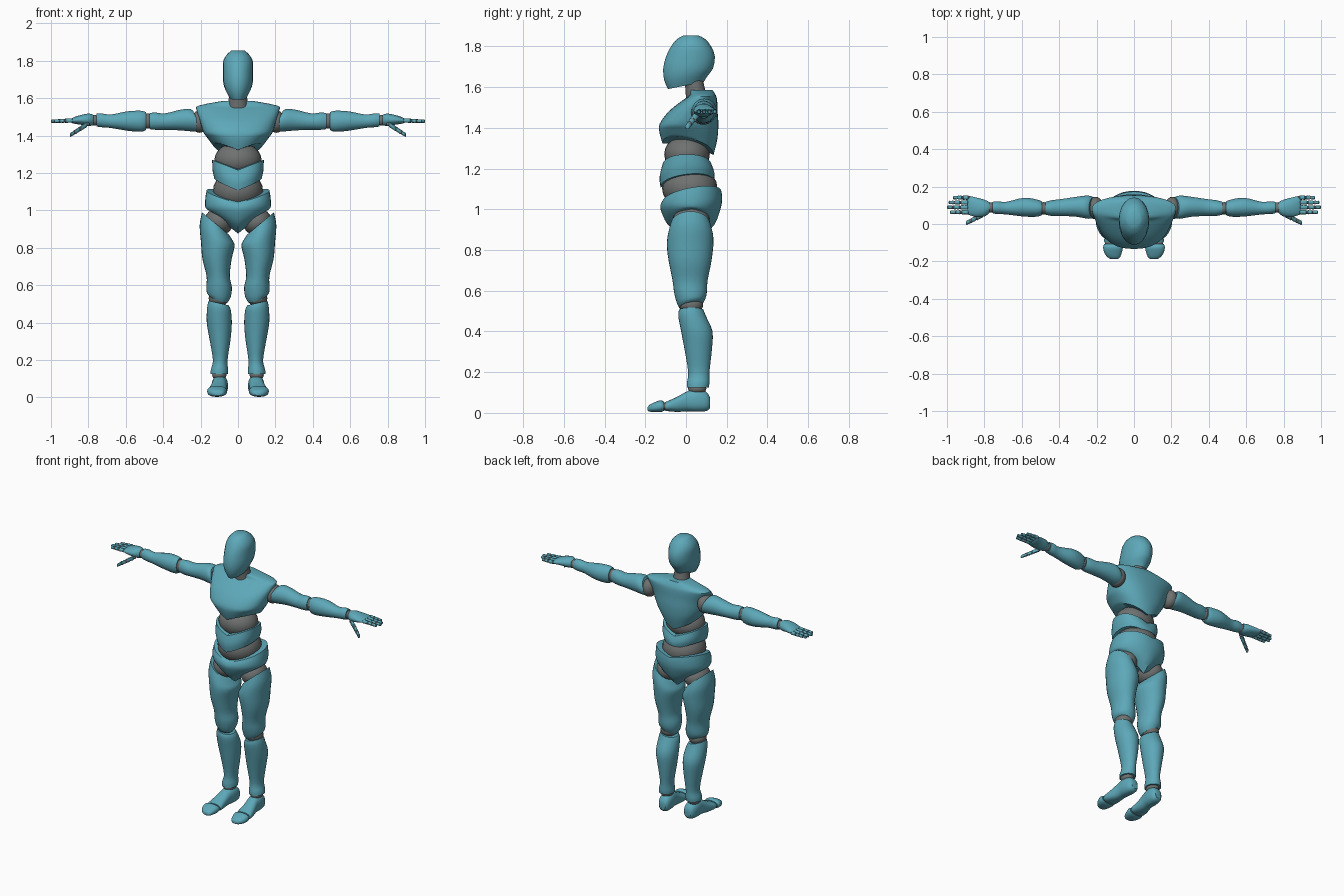
import bpy, bmesh, math
from mathutils import Vector, Matrix


def material(name, rgb):
    m = bpy.data.materials.new(name)
    m.diffuse_color = (*rgb, 1)
    return m


SHELL = material("teal_shell", (0.11, 0.39, 0.48))
JOINT = material("grey_joint", (0.16, 0.165, 0.165))


def finish(bm, name, mat, mirror):
    bmesh.ops.recalc_face_normals(bm, faces=bm.faces)
    me = bpy.data.meshes.new(name)
    bm.to_mesh(me)
    bm.free()
    me.materials.append(mat)
    ob = bpy.data.objects.new(name, me)
    bpy.context.collection.objects.link(ob)
    if mirror:
        ob.modifiers.new("mirror", 'MIRROR')
    bpy.ops.object.select_all(action='DESELECT')
    ob.select_set(True)
    bpy.context.view_layer.objects.active = ob
    bpy.ops.object.shade_smooth_by_angle(angle=math.radians(40))


def smooth_rows(rows, steps):
    """Catmull-Rom interpolation between cross-sections."""
    rows = [tuple(r) + (0,) * (8 - len(r)) for r in rows]
    out = []
    for i in range(len(rows) - 1):
        p0, p1, p2 = rows[max(i - 1, 0)], rows[i], rows[i + 1]
        p3 = rows[min(i + 2, len(rows) - 1)]
        for k in range(steps):
            t = k / steps
            out.append([0.5 * (2 * b + (c - a) * t + (2 * a - 5 * b + 4 * c - d) * t * t
                               + (3 * b - a - 3 * c + d) * t ** 3)
                        for a, b, c, d in zip(p0, p1, p2, p3)])
    return out + [list(rows[-1])]


PLACE = {'z': lambda a, b, s: (a, b, s),
         'x': lambda a, b, s: (s, a, b),
         'y': lambda a, b, s: (a, -s, b)}


def loft(name, axis, rows, mirror=True, mat=SHELL, n=28, steps=3, power=2.0):
    """Rows: position, centre a, centre b, radius a, radius b, tilt a, tilt b, side arch."""
    bm = bmesh.new()
    put = PLACE[axis]
    rings = []
    data = smooth_rows(rows, steps)
    for s, ca, cb, ra, rb, ta, tb, arch in data:
        ring = []
        for i in range(n):
            t = 2 * math.pi * i / n
            c, d = math.cos(t), math.sin(t)
            a = math.copysign(abs(c) ** (2 / power), c)
            b = math.copysign(abs(d) ** (2 / power), d)
            ring.append(bm.verts.new(put(ca + ra * a, cb + rb * b,
                                         s + ta * a + tb * b + arch * abs(a))))
        rings.append(ring)
    for r, q in zip(rings, rings[1:]):
        for i in range(n):
            j = (i + 1) % n
            bm.faces.new((r[i], r[j], q[j], q[i]))
    for ring, row in ((rings[0], data[0]), (rings[-1], data[-1])):
        mid = bm.verts.new(put(row[1], row[2], row[0] + row[7] * 0.5))
        for i in range(n):
            bm.faces.new((ring[i], ring[(i + 1) % n], mid))
    finish(bm, name, mat, mirror)


def ball(name, centre, radii, mirror=True, seg=24):
    bm = bmesh.new()
    bmesh.ops.create_uvsphere(bm, u_segments=seg, v_segments=seg // 2, radius=1,
                              matrix=Matrix.Translation(centre) @ Matrix.Diagonal((*radii, 1)))
    finish(bm, name, JOINT, mirror)


def digit(name, start, end, r, cuts=(0, 0.42, 0.72, 1)):
    """Finger made of tapered segments with small joints between."""
    p, q = Vector(start), Vector(end)
    for k, (t0, t1) in enumerate(zip(cuts, cuts[1:])):
        rows = []
        for f, w in ((0.03, .65), (.15, 1), (.5, .88), (.85, .95), (.97, .6)):
            c = p.lerp(q, t0 + (t1 - t0) * f)
            g = r * w * (1 - 0.1 * k)
            rows.append((c.x, c.y, c.z, g, g))
        loft(f"{name}_segment_{k + 1}", 'x', rows, n=10, steps=1)
        ball(f"{name}_joint_{k + 1}", p.lerp(q, t0), (r * .75,) * 3, seg=10)


# Head and neck
loft("head", 'z', [(1.608, 0, .0, .048, .088, 0, .018), (1.645, 0, .0, .068, .107, 0, .012),
                   (1.69, 0, .01, .08, .122), (1.75, 0, .022, .081, .12),
                   (1.80, 0, .025, .079, .098), (1.835, 0, .025, .058, .07),
                   (1.854, 0, .025, .036, .035)], mirror=False, n=20, steps=2)
loft("neck", 'z', [(1.54, 0, .055, .058, .055), (1.59, 0, .045, .05, .048),
                   (1.66, 0, .035, .046, .045)], mirror=False, mat=JOINT)

# Torso shells
loft("chest", 'z', [(1.295, 0, .01, .132, .125, 0, -.028, .055),
                    (1.36, 0, .012, .165, .142, 0, -.015, .03),
                    (1.42, 0, .015, .186, .144), (1.48, 0, .035, .204, .12),
                    (1.535, 0, .068, .221, .085), (1.56, 0, .082, .212, .064),
                    (1.585, 0, .075, .085, .055)], mirror=False, n=40, power=2.3)
loft("abdomen", 'z', [(1.122, 0, .005, .127, .13, 0, .015, .05),
                      (1.165, 0, .005, .136, .135, 0, .008, .05),
                      (1.215, 0, .005, .138, .12, 0, 0, .055)], mirror=False, n=36, power=2.2)
loft("pelvis", 'z', [(.876, 0, .03, .160, .06, 0, 0, .13), (.925, 0, .025, .171, .115, 0, 0, .085),
                     (1.0, 0, .025, .176, .147, 0, .01, .03),
                     (1.04, 0, .026, .174, .151, 0, .02, .03),
                     (1.065, 0, .03, .168, .143, 0, .025, .042)], mirror=False, n=40, power=2.1)
ball("chest_joint", (0, .005, 1.27), (.126, .112, .095), False)
ball("waist_joint", (0, .018, 1.105), (.134, .136, .11), False)

# Legs
ball("hip_joint", (.102, .025, .94), (.078, .092, .075))
loft("thigh", 'z', [(.93, .12, .022, .072, .095, .06), (.88, .117, .022, .088, .11, .04),
                    (.82, .108, .02, .09, .114, .01), (.74, .112, .02, .078, .104),
                    (.65, .106, .02, .062, .086), (.59, .101, .022, .068, .08),
                    (.55, .102, .025, .064, .07, .01, .01, 0),
                    (.527, .104, .025, .05, .058, .018, .01, 0)])
ball("knee_joint", (.104, .026, .53), (.053, .058, .045))
loft("shin", 'z', [(.505, .104, .026, .053, .06, .012), (.475, .102, .03, .063, .068, .006),
                   (.40, .1, .053, .067, .077), (.31, .096, .06, .056, .067),
                   (.2, .095, .063, .039, .052), (.15, .099, .06, .046, .055),
                   (.125, .1, .058, .047, .054)])
ball("ankle_joint", (.1, .055, .12), (.038, .045, .03))

# Feet
loft("foot", 'y', [(-.118, .093, .05, .022, .026), (-.1, .094, .056, .037, .047),
                   (-.055, .097, .062, .043, .056), (-.01, .1, .058, .04, .05),
                   (.04, .106, .043, .045, .038), (.085, .109, .034, .051, .026),
                   (.1, .109, .032, .048, .022)], power=2.4)
ball("toe_joint", (.11, -.1, .031), (.046, .022, .02))
loft("toe_cap", 'y', [(.108, .11, .032, .049, .022), (.125, .112, .033, .053, .029),
                      (.155, .112, .028, .046, .024), (.178, .108, .023, .033, .017),
                      (.188, .105, .02, .017, .009)], power=2.4)

# Arms
ball("shoulder_joint", (.205, .085, 1.475), (.045, .06, .06))
loft("upper_arm", 'x', [(.217, .087, 1.48, .055, .055, 0, .024), (.245, .09, 1.482, .062, .061, 0, .02),
                        (.31, .092, 1.483, .053, .055), (.39, .088, 1.475, .045, .044),
                        (.44, .085, 1.477, .042, .046), (.474, .084, 1.478, .034, .043)])
ball("elbow_joint", (.484, .084, 1.478), (.028, .033, .041))
loft("forearm", 'x', [(.492, .084, 1.478, .036, .048), (.52, .085, 1.477, .046, .056),
                      (.59, .09, 1.478, .05, .052), (.68, .085, 1.477, .034, .036),
                      (.73, .087, 1.482, .034, .037), (.757, .088, 1.483, .03, .034)])
ball("wrist_joint", (.767, .088, 1.482), (.025, .028, .028))

# Hands
loft("palm", 'x', [(.773, .088, 1.483, .029, .028), (.80, .085, 1.485, .045, .033),
                   (.845, .09, 1.484, .052, .025), (.878, .098, 1.481, .051, .017),
                   (.89, .1, 1.48, .047, .011)])
for finger, y, tip in (("index_finger", .063, .985), ("middle_finger", .089, 1.0),
                       ("ring_finger", .115, .992), ("little_finger", .141, .968)):
    digit(finger, (.882, y, 1.481), (tip, y, 1.477), .0125)
digit("thumb", (.805, .052, 1.462), (.898, .004, 1.402), .016)
